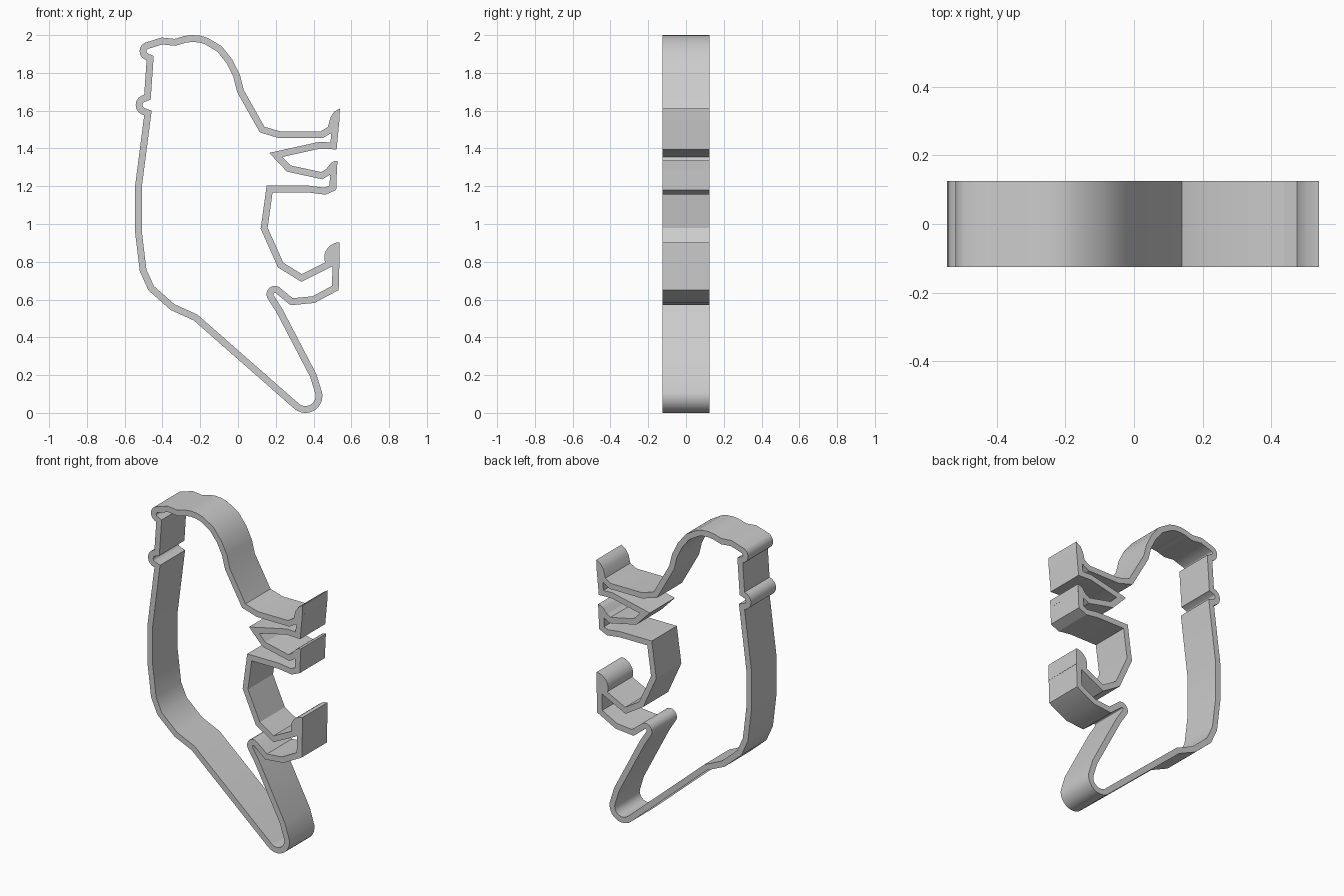
import bpy, bmesh
from math import sin, cos, radians
from mathutils import Vector

if "Cube" in bpy.data.objects:
    bpy.data.objects.remove(bpy.data.objects["Cube"])

HALF_DEPTH = 0.125
WALL = 0.036

grey = bpy.data.materials.new("plain_grey")
grey.use_nodes = True
colour = (0.6, 0.6, 0.6, 1)
grey.diffuse_color = colour
grey.node_tree.nodes["Principled BSDF"].inputs["Base Color"].default_value = colour


def arc(cx, cz, radius, start, end, steps):
    """Points along a circular arc, angles in degrees."""
    angles = [radians(start + (end - start) * i / steps) for i in range(steps + 1)]
    return [(cx + radius * cos(a), cz + radius * sin(a)) for a in angles]


def inset(outline, distance):
    """Mitred offset to the inside of a clockwise outline."""
    points = [Vector(p) for p in outline]
    result = []
    for i, point in enumerate(points):
        before = (point - points[i - 1]).normalized()
        after = (points[(i + 1) % len(points)] - point).normalized()
        n1 = Vector((before.y, -before.x))
        n2 = Vector((after.y, -after.x))
        result.append(point + (n1 + n2) * distance / (1 + n1.dot(n2)))
    return result


def finish(bm, name):
    bmesh.ops.recalc_face_normals(bm, faces=bm.faces[:])
    mesh = bpy.data.meshes.new(name)
    bm.to_mesh(mesh)
    bm.free()
    mesh.materials.append(grey)
    obj = bpy.data.objects.new(name, mesh)
    bpy.context.collection.objects.link(obj)
    bpy.ops.object.select_all(action="DESELECT")
    obj.select_set(True)
    bpy.context.view_layer.objects.active = obj
    bpy.ops.object.shade_smooth_by_angle(angle=radians(30))


def ring(bm, points, y):
    return [bm.verts.new((p[0], y, p[1])) for p in points]


def wall_band(name, outline):
    """Closed band of constant wall thickness following an outline."""
    bm = bmesh.new()
    inner = inset(outline, WALL)
    loops = [ring(bm, outline, -HALF_DEPTH), ring(bm, outline, HALF_DEPTH),
             ring(bm, inner, HALF_DEPTH), ring(bm, inner, -HALF_DEPTH)]
    count = len(outline)
    for k, loop in enumerate(loops):
        other = loops[(k + 1) % len(loops)]
        for i in range(count):
            j = (i + 1) % count
            bm.faces.new((loop[i], loop[j], other[j], other[i]))
    finish(bm, name)


def solid_plate(name, outline):
    """Filled outline extruded through the full depth."""
    bm = bmesh.new()
    face = bm.faces.new(ring(bm, outline, -HALF_DEPTH))
    moved = bmesh.ops.extrude_face_region(bm, geom=[face])["geom"]
    verts = [v for v in moved if isinstance(v, bmesh.types.BMVert)]
    bmesh.ops.translate(bm, verts=verts, vec=(0, 2 * HALF_DEPTH, 0))
    finish(bm, name)


# Outline sections, clockwise from the back of the body
back = [(-.235, .49), (-.357, .545), (-.475, .65), (-.52, .75), (-.545, .957), (-.545, 1.2)]
lip = arc(-.487, 1.63, .055, 260, 100, 8)
nose = arc(-.471, 1.915, .05, 255, 120, 7)
head = [(-.405, 1.987), (-.335, 1.98), (-.285, 1.995), (-.245, 2), (-.2, 1.997),
        (-.16, 1.985), (-.085, 1.94), (-.03, 1.87), (.01, 1.79), (.03, 1.71)]
upper_leg = [(.14, 1.515), (.225, 1.49), (.437, 1.49), (.537, 1.55), (.522, 1.395), (.43, 1.398)]
middle_leg = [(.235, 1.355), (.278, 1.31), (.44, 1.275), (.525, 1.325), (.52, 1.18),
              (.463, 1.155), (.373, 1.167)]
belly = [(.183, 1.167), (.157, .98), (.24, .795), (.337, .735)]
lower_leg = [(.468, .8), (.538, .84), (.533, .65), (.405, .582), (.278, .57)]
notch = arc(.195, .628, .008, 53, 210, 6)
tail = [(.235, .55), (.415, .205)] + arc(.357, .09, .09, 10, -130, 12)

wall_band("outline_wall", back + lip + nose + head + upper_leg + middle_leg
          + belly + lower_leg + notch + tail)

# Solid toe tips on the three legs
solid_plate("upper_toe", [(.45, 1.49), (.475, 1.51), (.49, 1.565), (.51, 1.595),
                          (.54, 1.612), (.535, 1.53)])
solid_plate("middle_toe", [(.45, 1.275), (.47, 1.295), (.49, 1.32), (.507, 1.332),
                           (.527, 1.335), (.524, 1.29)])
solid_plate("lower_toe", arc(.538, .822, .081, 90, 195, 8) + [(.475, .79), (.538, .8)])
